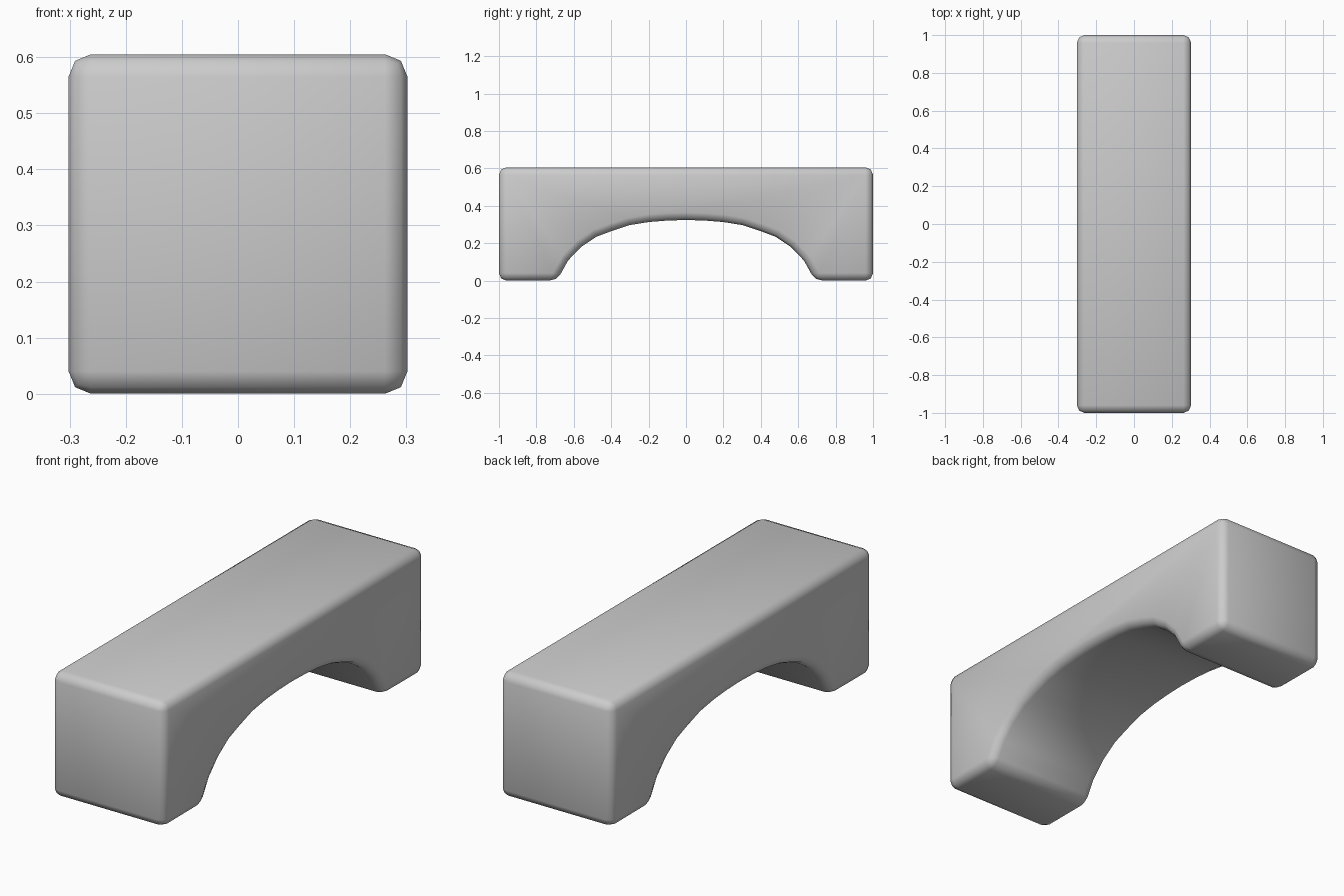
import bpy, bmesh

if "Cube" in bpy.data.objects:
    bpy.data.objects.remove(bpy.data.objects["Cube"])

HALF_W, HALF_L, TOP = 0.302, 1.0, 0.605

# Half of the arch underside (y, z), from the foot edge to the crown
arch = [(0.69, 0.0), (0.63, 0.108), (0.56, 0.18), (0.48, 0.234), (0.395, 0.266),
        (0.30, 0.297), (0.20, 0.313), (0.10, 0.321), (0.0, 0.324)]
half = [(HALF_L, TOP), (HALF_L, 0.0)] + arch
profile = half + [(-y, z) for y, z in reversed(half[:-1])]

# Side profile extruded across the width
bm = bmesh.new()
face = bm.faces.new([bm.verts.new((-HALF_W, y, z)) for y, z in profile])
ext = bmesh.ops.extrude_face_region(bm, geom=[face])
verts = [g for g in ext["geom"] if isinstance(g, bmesh.types.BMVert)]
bmesh.ops.translate(bm, verts=verts, vec=(2 * HALF_W, 0, 0))
bmesh.ops.recalc_face_normals(bm, faces=bm.faces)
mesh = bpy.data.meshes.new("arch_block")
bm.to_mesh(mesh)
bm.free()
block = bpy.data.objects.new("arch_block", mesh)
bpy.context.collection.objects.link(block)

# Softened edges
bevel = block.modifiers.new("soft_edges", "BEVEL")
bevel.width = 0.04
bevel.segments = 2
bevel.limit_method = "ANGLE"
bevel.angle_limit = 0.6
for p in mesh.polygons:
    p.use_smooth = True
